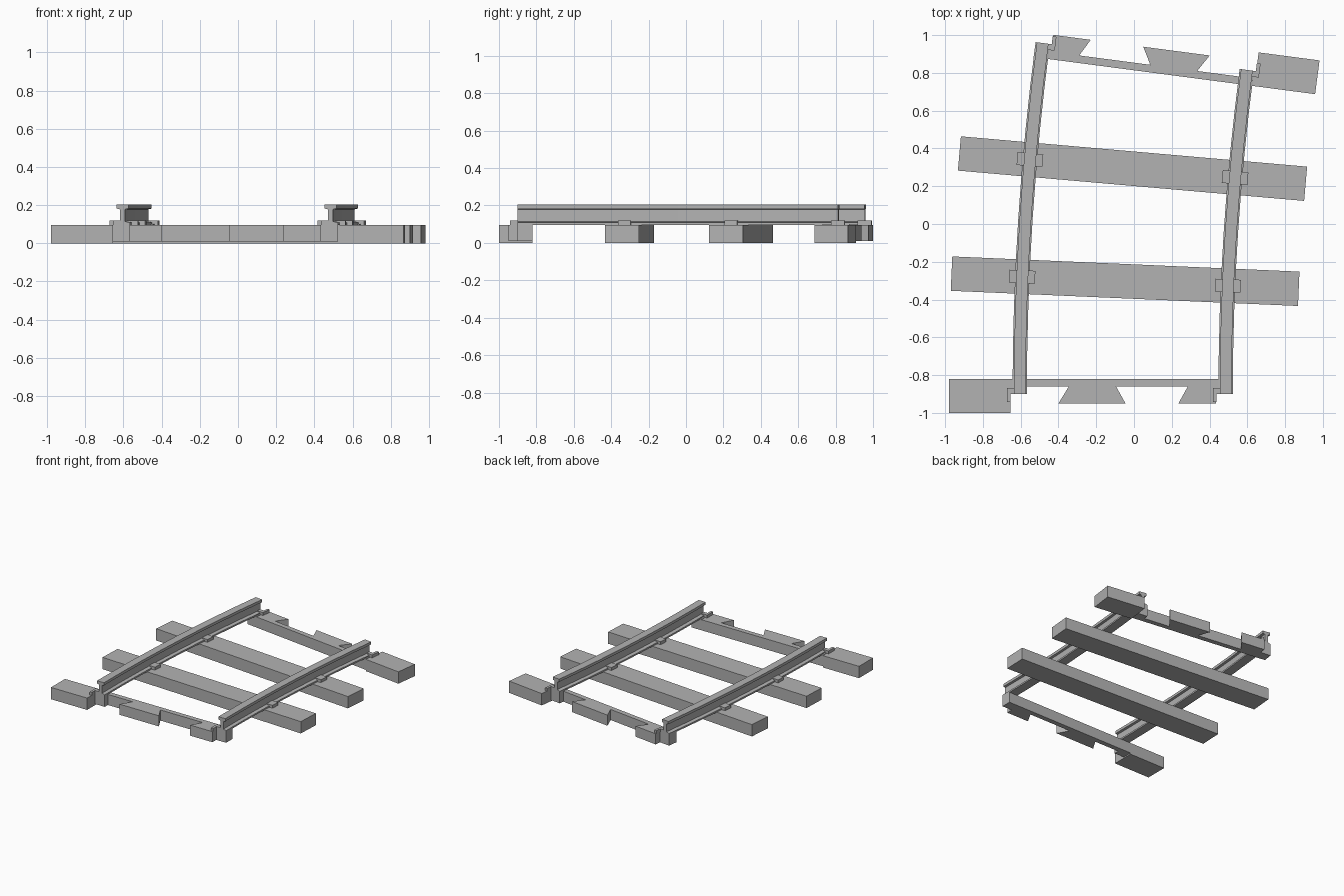
import bpy, bmesh, math
from mathutils import Matrix, Vector

if "Cube" in bpy.data.objects:
    bpy.data.objects.remove(bpy.data.objects["Cube"], do_unlink=True)

RADIUS = 13.69                 # curve radius of the track centre line
START = Vector((-0.06, -0.90))
TURN = math.radians(7.5)
GAUGE = 0.545                  # half distance between the rails
TOP = 0.096                    # sleeper height
BASE = 0.01                    # underside of the end connectors

grey = bpy.data.materials.new("plain_grey")
grey.use_nodes = True
colour = (0.45, 0.45, 0.45, 1)
grey.diffuse_color = colour
grey.node_tree.nodes["Principled BSDF"].inputs["Base Color"].default_value = colour


def track_matrix(angle):
    """Frame on the centre line after turning by the given angle."""
    x = START.x + RADIUS * (1 - math.cos(angle))
    y = START.y + RADIUS * math.sin(angle)
    return Matrix.Translation((x, y, 0)) @ Matrix.Rotation(-angle, 4, 'Z')


def finish(name, bm, matrix=None):
    bmesh.ops.recalc_face_normals(bm, faces=bm.faces)
    mesh = bpy.data.meshes.new(name)
    if matrix:
        bm.transform(matrix)
    bm.to_mesh(mesh)
    bm.free()
    mesh.materials.append(grey)
    obj = bpy.data.objects.new(name, mesh)
    bpy.context.collection.objects.link(obj)


def prism(name, outline, z0, z1, matrix):
    bm = bmesh.new()
    face = bm.faces.new([bm.verts.new((u, v, z0)) for u, v in outline])
    ext = bmesh.ops.extrude_face_region(bm, geom=[face])
    top = [g for g in ext["geom"] if isinstance(g, bmesh.types.BMVert)]
    bmesh.ops.translate(bm, verts=top, vec=(0, 0, z1 - z0))
    finish(name, bm, matrix)


def box(name, u0, u1, v0, v1, z0, z1, matrix):
    prism(name, [(u0, v0), (u1, v0), (u1, v1), (u0, v1)], z0, z1, matrix)


def rail(name, offset, steps=8):
    half = [(0.038, 0.095), (0.038, 0.108), (0.014, 0.115),
            (0.014, 0.178), (0.031, 0.182), (0.031, 0.204)]
    profile = half + [(-u, z) for u, z in reversed(half)]
    bm = bmesh.new()
    rings = []
    for i in range(steps + 1):
        m = track_matrix(TURN * i / steps)
        rings.append([bm.verts.new(m @ Vector((offset + u, 0, z))) for u, z in profile])
    n = len(profile)
    for a, b in zip(rings, rings[1:]):
        for j in range(n):
            k = (j + 1) % n
            bm.faces.new((a[j], a[k], b[k], b[j]))
    bm.faces.new(rings[0])
    bm.faces.new(rings[-1])
    finish(name, bm)


# Rails
rail("left_hand_rail", -GAUGE)
rail("right_hand_rail", GAUGE)

# Middle sleepers with a rail chair at each rail
for i in (1, 2):
    m = track_matrix(TURN * i / 3)
    box(f"sleeper_{i}", -0.92, 0.92, -0.091, 0.091, 0, TOP, m)
    for side in (-1, 1):
        c = side * GAUGE
        box(f"rail_chair_{i}", c - 0.068, c + 0.068, -0.034, 0.034, TOP, 0.12, m)

# Interlocking ends, the far one turned half a circle
ends = {"front": track_matrix(0),
        "back": track_matrix(TURN) @ Matrix.Rotation(math.pi, 4, 'Z')}
for end, m in ends.items():
    box(f"{end}_end_block", -0.92, -0.595, -0.1, 0.08, 0, TOP, m)
    box(f"{end}_tie_bar", -0.595, 0.582, 0.04, 0.08, BASE, TOP, m)
    prism(f"{end}_dovetail", [(-0.34, -0.05), (0.015, -0.05), (-0.035, 0.04), (-0.285, 0.04)],
          BASE, TOP, m)
    prism(f"{end}_half_dovetail", [(0.295, -0.05), (0.495, -0.05), (0.495, 0.04), (0.345, 0.04)],
          BASE, TOP, m)
    box(f"{end}_block_rail_support", -0.595, -0.507, 0, 0.08, BASE, 0.1, m)
    box(f"{end}_open_rail_support", 0.495, 0.583, 0, 0.08, BASE, 0.1, m)
    # Half chairs gripping one side of each rail, with a small lip ahead of it
    for c in (-GAUGE, GAUGE):
        box(f"{end}_half_chair", c - 0.068, c - 0.012, 0, 0.032, TOP, 0.12, m)
        box(f"{end}_chair_lip", c - 0.068, c - 0.048, -0.042, 0, TOP, 0.12, m)
